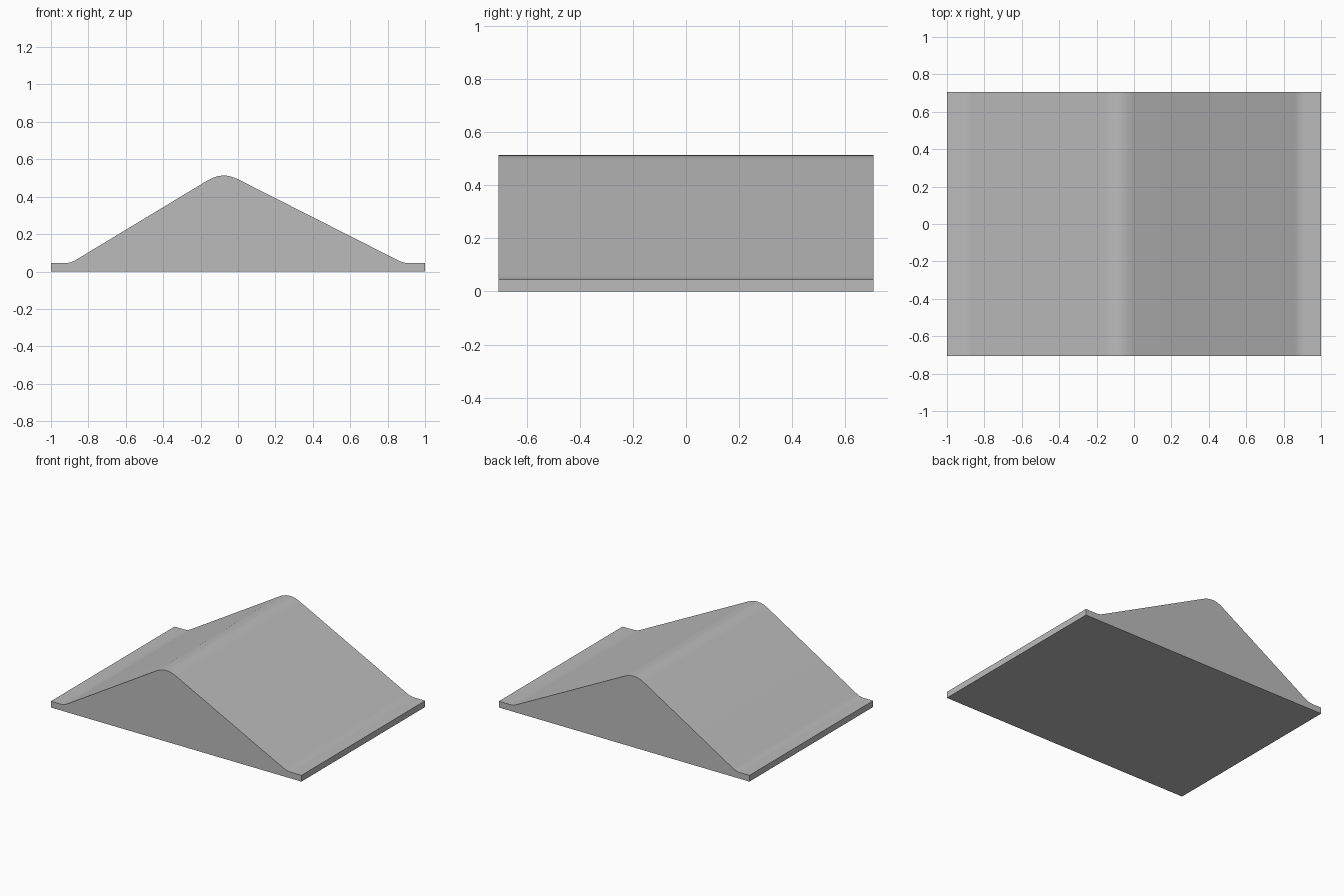
import bpy
import bmesh
from mathutils import Vector

cube = bpy.data.objects.get("Cube")
if cube:
    bpy.data.objects.remove(cube, do_unlink=True)

HALF_DEPTH = 0.705
BASE = 0.045


def make_material(name, colour):
    mat = bpy.data.materials.new(name)
    mat.use_nodes = True
    mat.diffuse_color = colour
    mat.node_tree.nodes["Principled BSDF"].inputs["Base Color"].default_value = colour
    return mat


def rounded_profile(corners, steps=6):
    """Round each (x, z, cut length) corner that has a cut length."""
    points = []
    for i, (x, z, cut) in enumerate(corners):
        here = Vector((x, z))
        if not cut:
            points.append(here)
            continue
        before = Vector(corners[i - 1][:2])
        after = Vector(corners[i + 1][:2])
        start = here + (before - here).normalized() * cut
        end = here + (after - here).normalized() * cut
        for s in range(steps + 1):
            t = s / steps
            points.append(start.lerp(here, t).lerp(here.lerp(end, t), t))
    return points


# Ridge cross-section: thin rims, uneven slopes and a rounded crest
corners = [
    (-1, 0, 0), (-1, BASE, 0), (-0.895, BASE, 0.03),
    (-0.083, 0.535, 0.09),
    (0.885, BASE, 0.03), (1, BASE, 0), (1, 0, 0),
]

# Extrude the cross-section from front to back
bm = bmesh.new()
front = bm.faces.new([bm.verts.new((p.x, -HALF_DEPTH, p.y))
                      for p in rounded_profile(corners)])
result = bmesh.ops.extrude_face_region(bm, geom=[front], use_keep_orig=True)
back_verts = [g for g in result["geom"] if isinstance(g, bmesh.types.BMVert)]
bmesh.ops.translate(bm, verts=back_verts, vec=(0, 2 * HALF_DEPTH, 0))
bmesh.ops.recalc_face_normals(bm, faces=bm.faces)

mesh = bpy.data.meshes.new("ridge_block")
bm.to_mesh(mesh)
bm.free()
ridge = bpy.data.objects.new("ridge_block", mesh)
bpy.context.collection.objects.link(ridge)
mesh.materials.append(make_material("plain_grey", (0.5, 0.5, 0.5, 1)))

# Smooth the rounded surface and keep the rims crisp
bpy.ops.object.select_all(action="DESELECT")
ridge.select_set(True)
bpy.context.view_layer.objects.active = ridge
bpy.ops.object.shade_smooth_by_angle()
